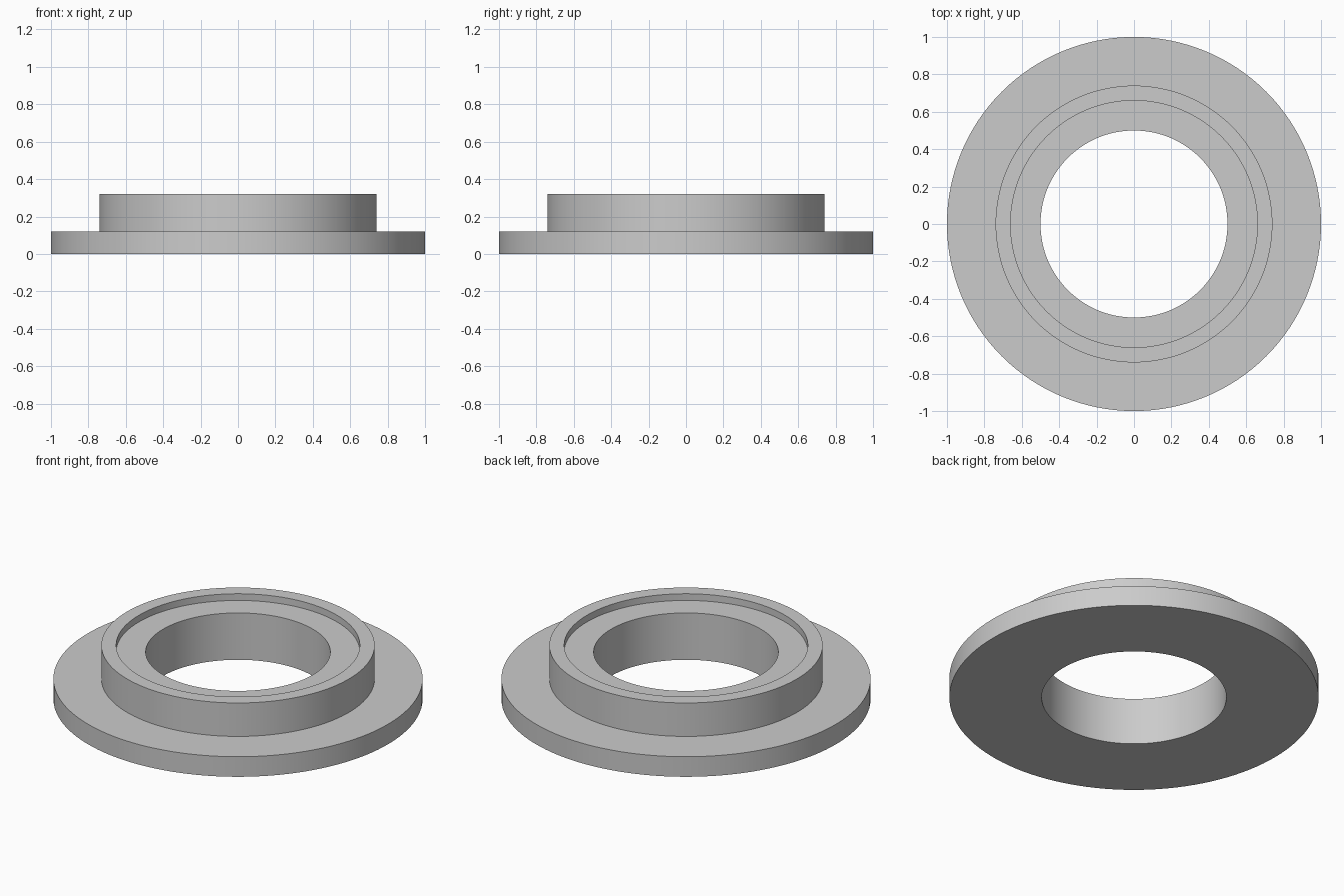
import bpy
import bmesh
import math

cube = bpy.data.objects.get("Cube")
if cube:
    bpy.data.objects.remove(cube, do_unlink=True)

# Plain grey material
grey = bpy.data.materials.new("light_grey")
grey.use_nodes = True
colour = (0.6, 0.6, 0.6, 1.0)
grey.diffuse_color = colour
grey.node_tree.nodes["Principled BSDF"].inputs["Base Color"].default_value = colour


def lathe(name, profile, steps=128):
    """Revolve a closed (radius, height) profile around the z axis."""
    bm = bmesh.new()
    verts = [bm.verts.new((r, 0, z)) for r, z in profile]
    edges = [bm.edges.new((v, verts[(i + 1) % len(verts)])) for i, v in enumerate(verts)]
    bmesh.ops.spin(bm, geom=verts + edges, cent=(0, 0, 0), axis=(0, 0, 1),
                   angle=math.tau, steps=steps, use_merge=True)
    bmesh.ops.remove_doubles(bm, verts=bm.verts, dist=0.0001)
    bmesh.ops.recalc_face_normals(bm, faces=bm.faces)
    mesh = bpy.data.meshes.new(name)
    bm.to_mesh(mesh)
    bm.free()
    mesh.materials.append(grey)
    obj = bpy.data.objects.new(name, mesh)
    bpy.context.collection.objects.link(obj)
    bpy.ops.object.select_all(action="DESELECT")
    obj.select_set(True)
    bpy.context.view_layer.objects.active = obj
    bpy.ops.object.shade_smooth_by_angle(angle=math.radians(30))
    return obj


BORE, RECESS, HUB, FLANGE = 0.5, 0.66, 0.74, 1.0
FLANGE_TOP, RECESS_FLOOR, HUB_TOP = 0.12, 0.28, 0.32

# Flange, raised hub, shallow recess and through bore in one turned section
lathe("flanged_ring", [
    (BORE, 0), (FLANGE, 0), (FLANGE, FLANGE_TOP), (HUB, FLANGE_TOP),
    (HUB, HUB_TOP), (RECESS, HUB_TOP), (RECESS, RECESS_FLOOR), (BORE, RECESS_FLOOR),
])
